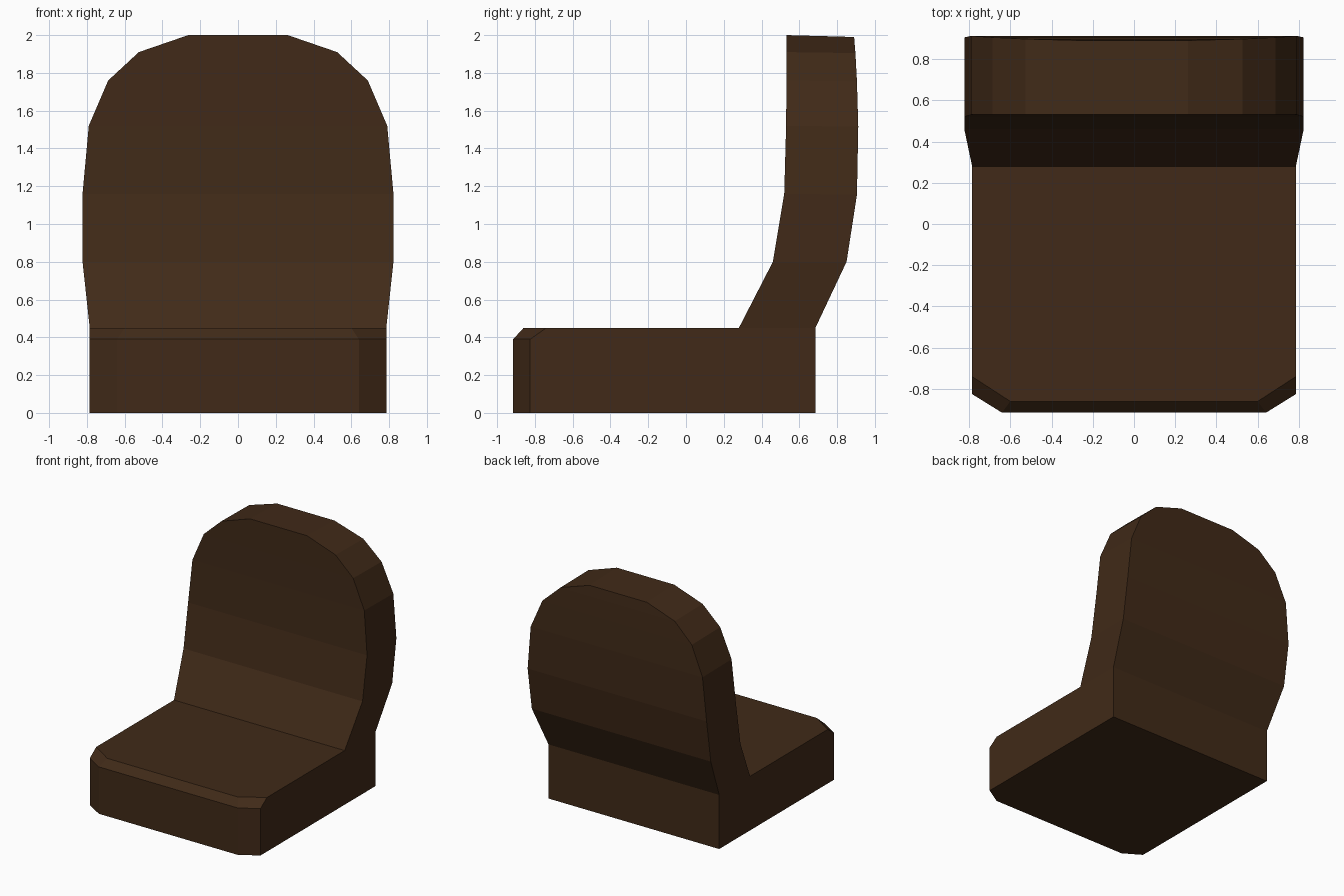
import bpy, bmesh

if "Cube" in bpy.data.objects:
    bpy.data.objects.remove(bpy.data.objects["Cube"])

brown = bpy.data.materials.new("dark_brown")
brown.diffuse_color = (0.052, 0.023, 0.009, 1)
brown.use_nodes = True
brown.node_tree.nodes["Principled BSDF"].inputs["Base Color"].default_value = brown.diffuse_color

bm = bmesh.new()


def pair(x, y, z):
    """Mirrored left/right vertices."""
    return bm.verts.new((-x, y, z)), bm.verts.new((x, y, z))


def bridge(a, b):
    """Face across the width between two mirrored pairs."""
    bm.faces.new((a[0], a[1], b[1], b[0]))


def sides(*pairs):
    """The same side polygon on the left and on the right."""
    for s in (0, 1):
        bm.faces.new([p[s] for p in pairs])


# Seat cushion: clipped front corners and a chamfered front lip
bot_front, bot_corner = pair(0.64, -0.915, 0), pair(0.785, -0.825, 0)
mid_front, mid_corner = pair(0.64, -0.915, 0.39), pair(0.785, -0.825, 0.39)
top_front, top_corner = pair(0.60, -0.86, 0.45), pair(0.785, -0.74, 0.45)
bot_back = pair(0.785, 0.685, 0)

# Backrest rows: half width, front y, back y, front z, back z
rows = [(0.785, 0.28, 0.685, 0.45, 0.45),
        (0.823, 0.46, 0.85, 0.80, 0.80),
        (0.823, 0.52, 0.905, 1.16, 1.155),
        (0.79, 0.53, 0.912, 1.52, 1.515),
        (0.687, 0.532, 0.905, 1.76, 1.755),
        (0.525, 0.532, 0.897, 1.91, 1.905),
        (0.263, 0.532, 0.89, 2.0, 1.99)]
back = [(pair(w, f, zf), pair(w, b, zb)) for w, f, b, zf, zb in rows]

# Cushion faces
bridge(bot_front, mid_front)
bridge(mid_front, top_front)
bridge(top_front, top_corner)
bridge(top_corner, back[0][0])
bridge(bot_back, back[0][1])
bridge(bot_front, bot_corner)
bridge(bot_corner, bot_back)
sides(bot_front, bot_corner, mid_corner, mid_front)
sides(mid_front, mid_corner, top_corner, top_front)
sides(bot_corner, bot_back, back[0][1], back[0][0], top_corner, mid_corner)

# Backrest faces
for (f0, b0), (f1, b1) in zip(back, back[1:]):
    bridge(f0, f1)
    bridge(b0, b1)
    sides(f0, b0, b1, f1)
bridge(*back[-1])

bmesh.ops.recalc_face_normals(bm, faces=bm.faces)
mesh = bpy.data.meshes.new("seat")
bm.to_mesh(mesh)
bm.free()
mesh.materials.append(brown)
seat = bpy.data.objects.new("seat", mesh)
bpy.context.collection.objects.link(seat)
